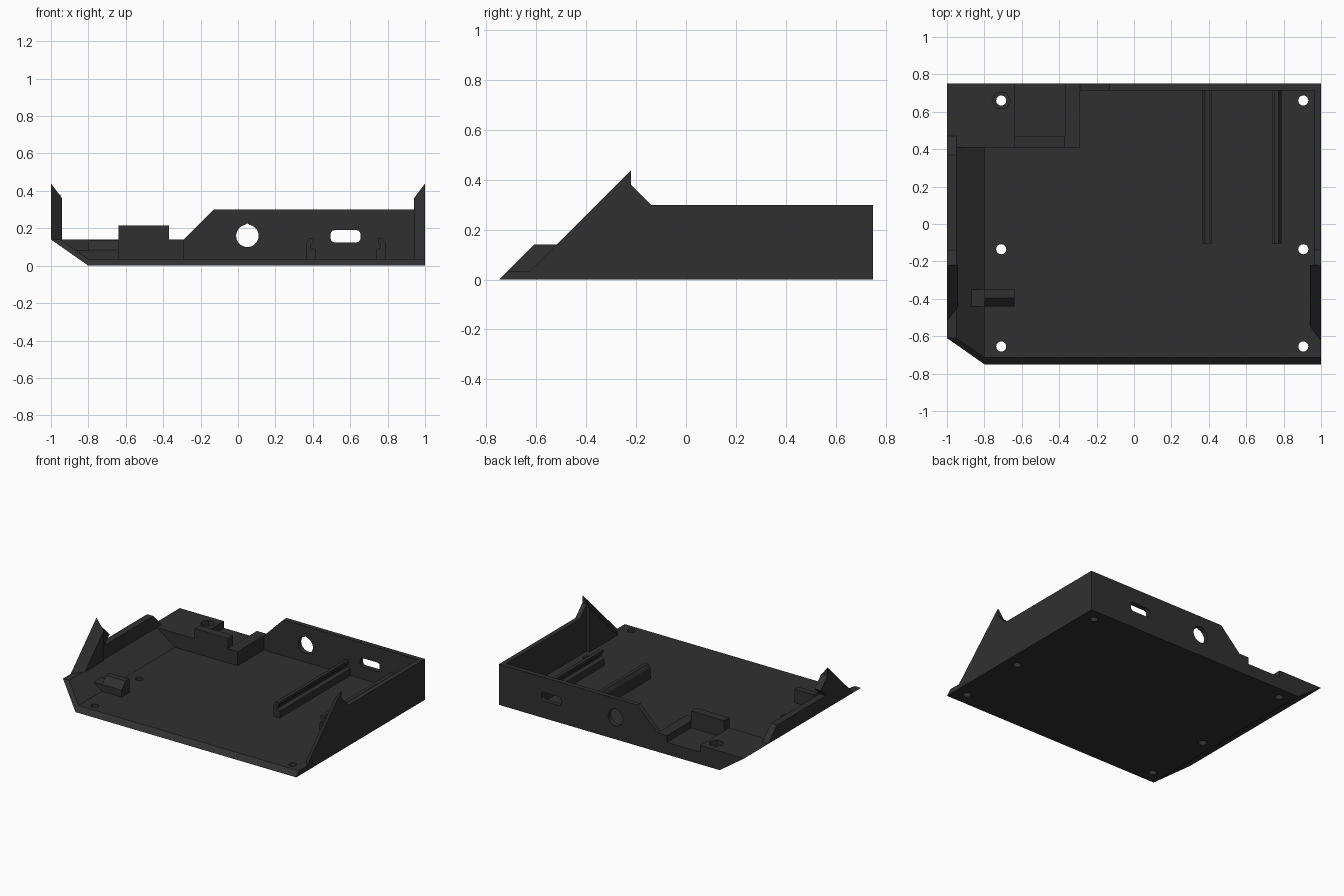
import bpy, bmesh, math

if "Cube" in bpy.data.objects:
    bpy.data.objects.remove(bpy.data.objects["Cube"])

mat = bpy.data.materials.new("charcoal plastic")
mat.diffuse_color = (0.03, 0.03, 0.03, 1)
mat.use_nodes = True
mat.node_tree.nodes["Principled BSDF"].inputs["Base Color"].default_value = mat.diffuse_color


def loft(name, a, b):
    """Solid between two matching loops of 3D points."""
    bm = bmesh.new()
    va, vb = [bm.verts.new(p) for p in a], [bm.verts.new(p) for p in b]
    bm.faces.new(va)
    bm.faces.new(vb)
    n = len(a)
    for i in range(n):
        j = (i + 1) % n
        bm.faces.new((va[i], va[j], vb[j], vb[i]))
    bmesh.ops.recalc_face_normals(bm, faces=bm.faces)
    me = bpy.data.meshes.new(name)
    bm.to_mesh(me)
    bm.free()
    me.materials.append(mat)
    ob = bpy.data.objects.new(name, me)
    bpy.context.collection.objects.link(ob)
    return ob


def along_y(name, xz, y0, y1):
    return loft(name, [(x, y0, z) for x, z in xz], [(x, y1, z) for x, z in xz])


def along_x(name, yz, x0, x1):
    return loft(name, [(x0, y, z) for y, z in yz], [(x1, y, z) for y, z in yz])


def box(name, x0, x1, y0, y1, z0, z1):
    return along_y(name, [(x0, z0), (x1, z0), (x1, z1), (x0, z1)], y0, y1)


def ring(cx, cy, r, n):
    return [(cx + r * math.cos(math.tau * i / n), cy + r * math.sin(math.tau * i / n))
            for i in range(n)]


def peg(x, y, r, n, z0, z1):
    c = ring(x, y, r, n)
    return loft("cutter", [(*p, z0) for p in c], [(*p, z1) for p in c])


def cut(ob, cutters):
    """Subtract the cutters, bake the result and remove them."""
    for c in cutters:
        c.hide_render = True
        m = ob.modifiers.new("cut", 'BOOLEAN')
        m.operation, m.solver, m.object = 'DIFFERENCE', 'EXACT', c
    dg = bpy.context.evaluated_depsgraph_get()
    me = bpy.data.meshes.new_from_object(ob.evaluated_get(dg))
    ob.modifiers.clear()
    ob.data = me
    for c in cutters:
        bpy.data.objects.remove(c)


T = 0.035  # floor thickness

# Floor with sloped left side and 45 degree front lip
prof = [(-0.8, 0), (1, 0), (1, T), (-0.8, T), (-0.95, 0.14), (-1, 0.14)]
tray = loft("floor_tray", [(x, z - 0.75, z) for x, z in prof], [(x, 0.75, z) for x, z in prof])
cut(tray, [peg(x, y, 0.027, 24, -0.1, 0.3)
           for x in (-0.71, 0.905) for y in (-0.655, -0.135, 0.66)])

# Back wall with round port and rounded slot
back = along_y("back_wall", [(-0.29, T), (0.965, T), (0.965, 0.3), (-0.13, 0.3), (-0.29, 0.14)],
               0.715, 0.75)
port = ring(0.05, 0.16, 0.06, 32)
port[8] = (0.05, 0.227)
slot = []
for k, (cx, cz) in enumerate([(0.635, 0.17), (0.515, 0.17), (0.515, 0.145), (0.635, 0.145)]):
    for i in range(4):
        a = math.pi / 2 * (k + i / 3)
        slot.append((cx + 0.02 * math.cos(a), cz + 0.02 * math.sin(a)))
cut(back, [along_y("cutter", port, 0.6, 0.9), along_y("cutter", slot, 0.6, 0.9)])

# Right wall and left wall, each with a short spur behind the wing
along_x("right_wall", [(-0.22, T), (0.75, T), (0.75, 0.3), (-0.14, 0.3), (-0.22, 0.38)], 0.965, 1)
along_x("left_wall", [(-0.22, 0.14), (0.47, 0.14), (0.37, 0.24), (-0.2, 0.24),
                      (-0.14, 0.3), (-0.22, 0.38)], -1, -0.95)


# Pointed wings with bevelled front edges
def wing(name, s, z0):
    outer = [(z0 - 0.66, z0), (-0.22, 0.44), (-0.22, z0)]
    inner = [(z0 - 0.58, z0), (-0.22, 0.36), (-0.22, z0)]
    loft(name, [(s, y, z) for y, z in outer], [(s * 0.94, y, z) for y, z in inner])


wing("right_wing", 1, T)
wing("left_wing", -1, 0.14)

# Raised platform in the back left corner, with a pocket and front plate
corner = along_y("corner_platform", [(-0.95, 0.14), (-0.8, T), (-0.64, T), (-0.64, 0.14)], 0.41, 0.75)
cut(corner, [peg(-0.71, 0.66, 0.027, 24, -0.1, 0.3), peg(-0.71, 0.66, 0.05, 6, 0.09, 0.3)])
box("pocket_floor", -0.64, -0.37, 0.47, 0.75, T, 0.09)
box("pocket_plate", -0.64, -0.37, 0.41, 0.47, T, 0.215)
box("pocket_side", -0.37, -0.29, 0.41, 0.75, T, 0.14)

# Small stop block near the front left
along_x("stop_block", [(-0.44, T), (-0.35, T), (-0.35, 0.135), (-0.395, 0.135), (-0.44, 0.085)],
        -0.8, -0.64)
along_y("stop_block_foot", [(-0.8, T), (-0.8, 0.085), (-0.87, 0.085)], -0.44, -0.35)

# Pair of facing clip rails
clip = [(0.365, T), (0.365, 0.12), (0.38, 0.145), (0.405, 0.145), (0.405, 0.125),
        (0.39, 0.11), (0.39, 0.095), (0.415, 0.085), (0.415, T)]
along_y("left_rail", clip, -0.105, 0.715)
along_y("right_rail", [(1.153 - x, z) for x, z in clip], -0.105, 0.715)
